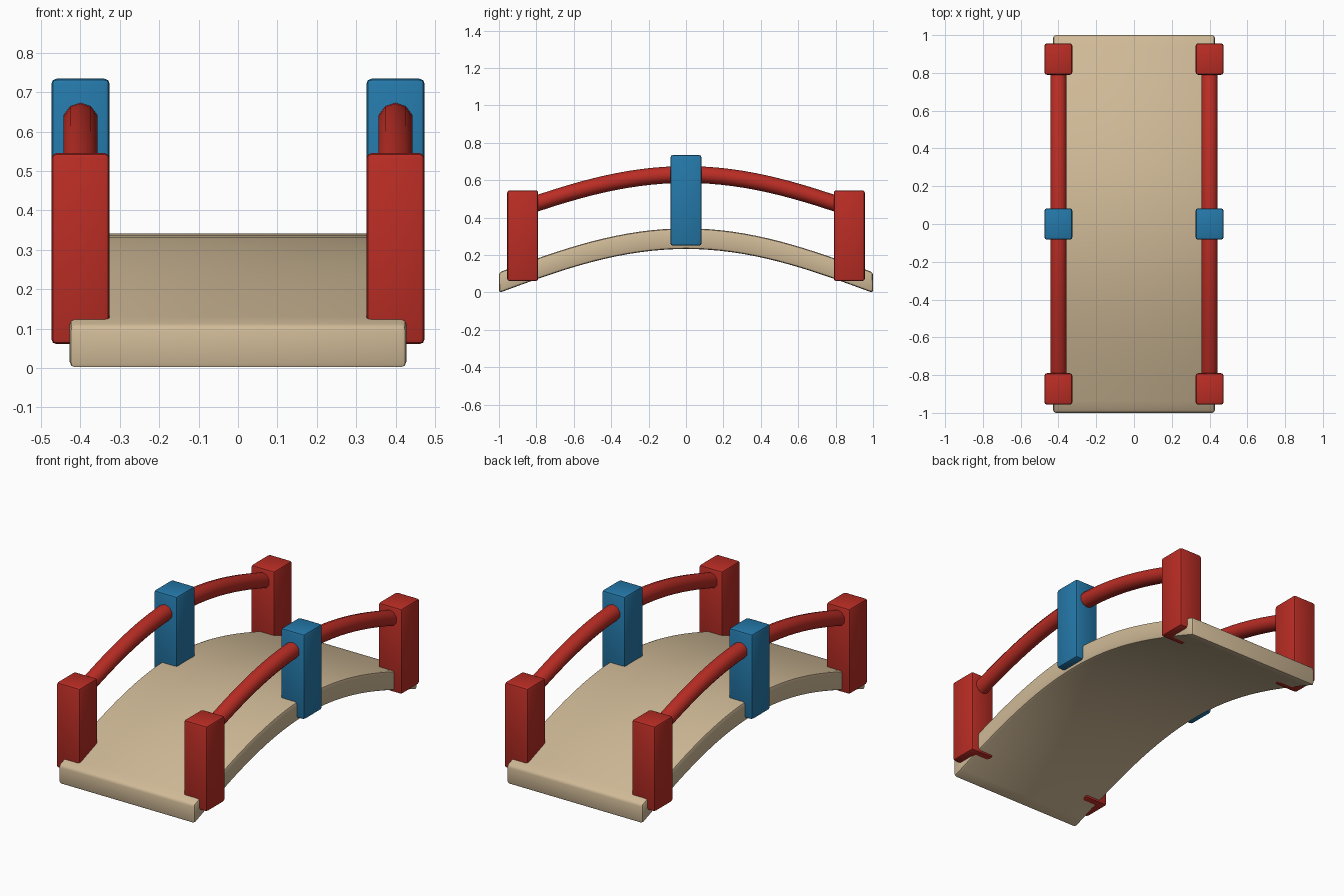
import bpy, bmesh, math

if "Cube" in bpy.data.objects:
    bpy.data.objects.remove(bpy.data.objects["Cube"], do_unlink=True)


def material(name, rgb):
    mat = bpy.data.materials.new(name)
    mat.use_nodes = True
    mat.diffuse_color = (*rgb, 1)
    mat.node_tree.nodes["Principled BSDF"].inputs["Base Color"].default_value = (*rgb, 1)
    return mat


TAN = material("tan", (0.63, 0.49, 0.31))
RED = material("red", (0.49, 0.026, 0.018))
BLUE = material("blue", (0.018, 0.19, 0.40))


def arch(y, rise):
    return rise * math.cos(y * math.pi / 2)


def finish(name, bm, mat, bevel=0.0):
    """Turn a bmesh into a smooth-shaded object with optional rounded edges."""
    bmesh.ops.recalc_face_normals(bm, faces=bm.faces)
    mesh = bpy.data.meshes.new(name)
    bm.to_mesh(mesh)
    bm.free()
    mesh.materials.append(mat)
    obj = bpy.data.objects.new(name, mesh)
    bpy.context.collection.objects.link(obj)
    bpy.ops.object.select_all(action="DESELECT")
    obj.select_set(True)
    bpy.context.view_layer.objects.active = obj
    if bevel:
        mod = obj.modifiers.new("rounded_edges", "BEVEL")
        mod.width, mod.segments = bevel, 2
        mod.limit_method, mod.angle_limit = "ANGLE", math.radians(40)
        bpy.ops.object.modifier_apply(modifier=mod.name)
    bpy.ops.object.shade_smooth_by_angle(angle=math.radians(40))
    return obj


def sweep(name, section, half_length, rise, steps, mat, bevel=0.0):
    """Sweep an (x, z) section along y over the arch."""
    bm = bmesh.new()
    rings = []
    for i in range(steps + 1):
        y = half_length * (2 * i / steps - 1)
        rings.append([bm.verts.new((x, y, z + arch(y, rise))) for x, z in section])
    n = len(section)
    for a, b in zip(rings, rings[1:]):
        for j in range(n):
            k = (j + 1) % n
            bm.faces.new((a[j], a[k], b[k], b[j]))
    bm.faces.new(rings[0])
    bm.faces.new(rings[-1])
    return finish(name, bm, mat, bevel)


def post(name, x, y, z, mat):
    bm = bmesh.new()
    bmesh.ops.create_cube(bm, size=1)
    bmesh.ops.scale(bm, vec=(0.148, 0.166, 0.485), verts=bm.verts)
    bmesh.ops.translate(bm, vec=(x, y, z), verts=bm.verts)
    return finish(name, bm, mat, 0.013)


# Arched walkway
W, T = 0.428, 0.107
sweep("deck", [(-W, -0.003), (W, -0.003), (W, T), (-W, T)], 1, 0.235, 32, TAN, 0.014)

# Posts and handrails on both sides
for side, s in (("left", 1), ("right", -1)):
    x = 0.4 * s
    post(f"{side}_front_post", x, -0.873, 0.303, RED)
    post(f"{side}_back_post", x, 0.873, 0.303, RED)
    post(f"{side}_middle_post", x, 0, 0.492, BLUE)
    ring = [math.radians(90 + 36 * i) for i in range(10)]
    section = [(x + 0.045 * math.cos(a), 0.405 + 0.045 * math.sin(a)) for a in ring]
    sweep(f"{side}_handrail", section, 0.87, 0.225, 28, RED)
